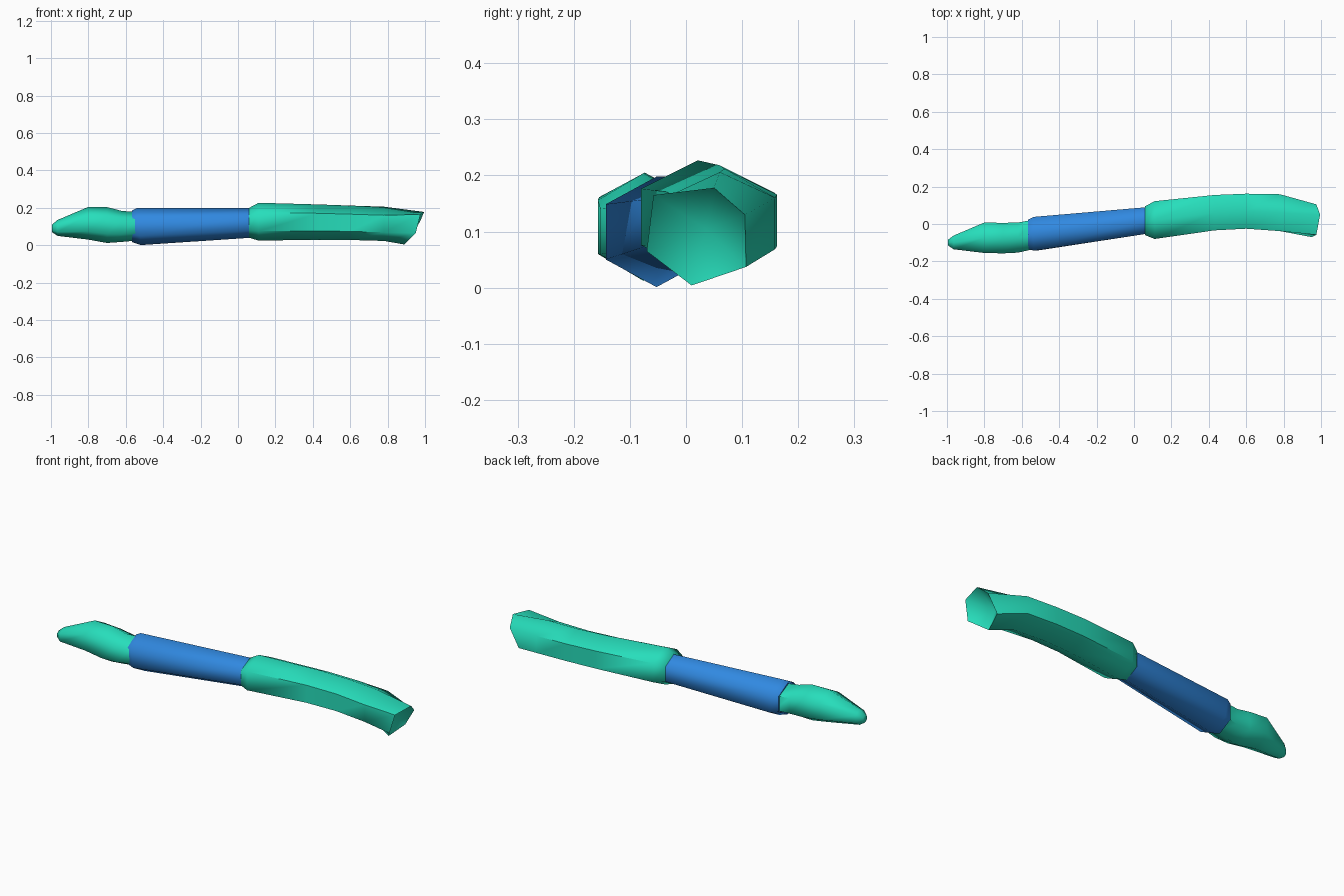
import bpy, bmesh
from math import sin, cos, pi

if "Cube" in bpy.data.objects:
    bpy.data.objects.remove(bpy.data.objects["Cube"])

SIDES = 6


def material(name, colour):
    m = bpy.data.materials.new(name)
    m.diffuse_color = colour
    m.use_nodes = True
    m.node_tree.nodes["Principled BSDF"].inputs["Base Color"].default_value = m.diffuse_color
    return m


def ring(x, y0, y1, z0, z1, lean=0.0):
    """Hexagon with its point upwards, from its y and z limits; lean tilts it along x."""
    cy, cz = (y0 + y1) / 2, (z0 + z1) / 2
    ry, rz = (y1 - y0) / 2 / sin(pi / 3), (z1 - z0) / 2
    return [(x + lean * cos(a), cy + ry * sin(a), cz + rz * cos(a))
            for a in (2 * pi * i / SIDES for i in range(SIDES))]


def loft(name, rings, mat, hollow=None):
    bm = bmesh.new()
    loops = [[bm.verts.new(p) for p in r] for r in rings]
    for a, b in zip(loops, loops[1:]):
        for i in range(SIDES):
            j = (i + 1) % SIDES
            bm.faces.new((a[i], a[j], b[j], b[i]))
    bm.faces.new(loops[0])
    if hollow:
        c = bm.verts.new(hollow)
        for i in range(SIDES):
            bm.faces.new((loops[-1][i], loops[-1][(i + 1) % SIDES], c))
    else:
        bm.faces.new(loops[-1])
    bmesh.ops.recalc_face_normals(bm, faces=bm.faces)
    me = bpy.data.meshes.new(name)
    bm.to_mesh(me)
    bm.free()
    ob = bpy.data.objects.new(name, me)
    bpy.context.collection.objects.link(ob)
    me.materials.append(mat)
    bpy.ops.object.select_all(action='DESELECT')
    ob.select_set(True)
    bpy.context.view_layer.objects.active = ob
    bpy.ops.object.shade_smooth_by_angle(angle=1.1)
    return ob


green = material("green", (0.02, 0.73, 0.50, 1))
blue = material("blue", (0.03, 0.25, 0.75, 1))

# Tapered short end
loft("tapered_end", [
    ring(-0.995, -0.115, -0.085, 0.07, 0.11),
    ring(-0.965, -0.135, -0.062, 0.05, 0.135),
    ring(-0.80, -0.155, 0.008, 0.03, 0.205),
    ring(-0.70, -0.157, 0.006, 0.012, 0.204),
    ring(-0.62, -0.153, 0.008, 0.018, 0.183),
    ring(-0.54, -0.135, 0.022, 0.025, 0.178),
], green)

# Middle grip
loft("middle_grip", [
    ring(-0.567, -0.132, 0.022, 0.017, 0.185),
    ring(-0.53, -0.143, 0.038, 0.001, 0.198, -0.012),
    ring(0.07, -0.052, 0.090, 0.04, 0.2),
], blue)

# Curved long end with a slanted, hollow mouth
mouth = [(0.995, 0.05, 0.178), (0.975, 0.105, 0.13), (0.92, 0.107, 0.037),
         (0.89, 0.01, 0.004), (0.95, -0.07, 0.065), (0.975, -0.058, 0.165)]
loft("curved_end", [
    ring(0.06, -0.06, 0.095, 0.04, 0.2),
    ring(0.11, -0.08, 0.122, 0.025, 0.227),
    ring(0.43, -0.034, 0.155, 0.029, 0.218),
    ring(0.60, -0.025, 0.162, 0.028, 0.212),
    ring(0.78, -0.038, 0.159, 0.023, 0.206),
    mouth,
], green, hollow=(0.87, 0.035, 0.105))
